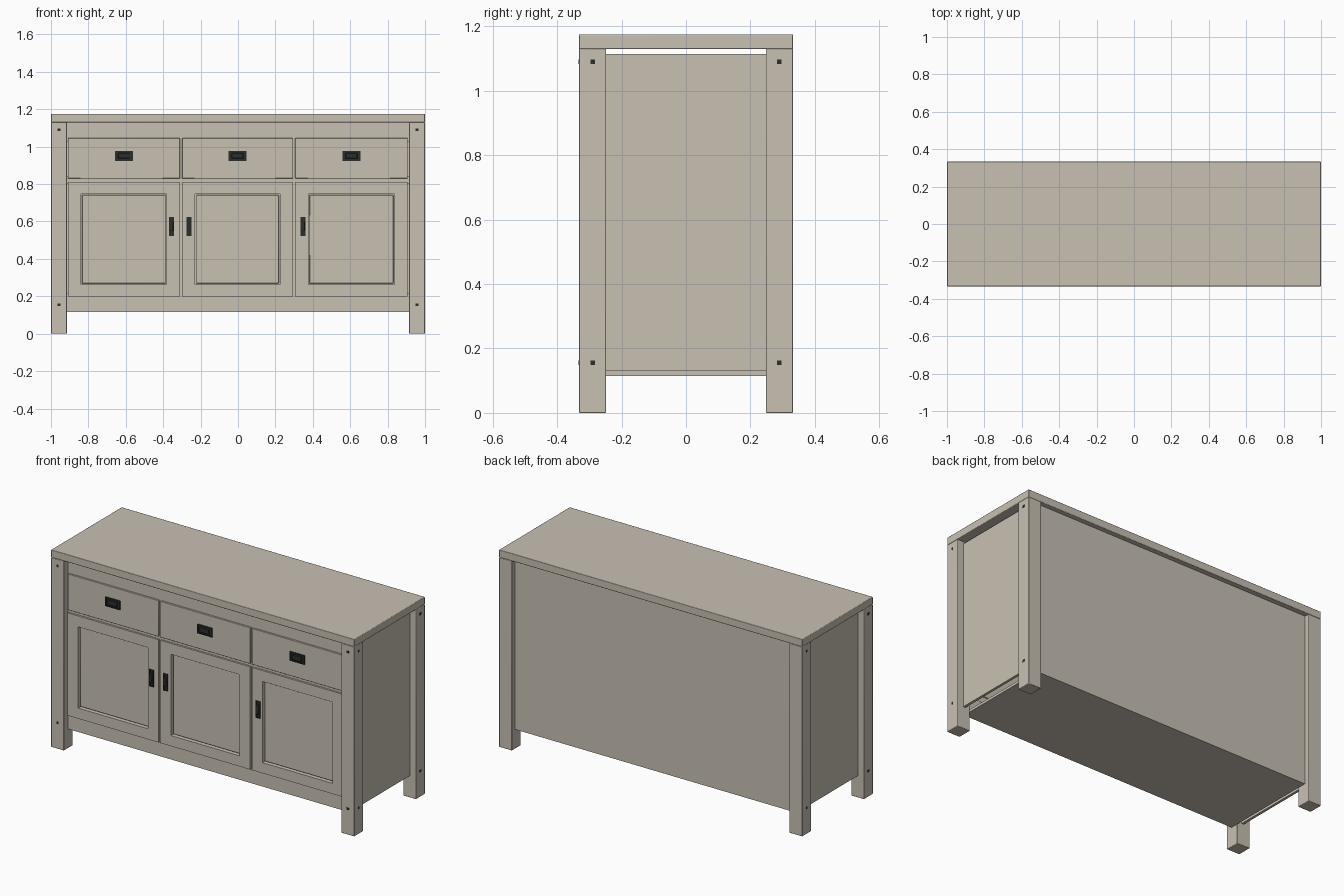
import bpy
import math

default = bpy.data.objects.get("Cube")
if default:
    bpy.data.objects.remove(default, do_unlink=True)


def make_material(name, colour):
    mat = bpy.data.materials.new(name)
    mat.use_nodes = True
    mat.diffuse_color = colour
    mat.node_tree.nodes["Principled BSDF"].inputs["Base Color"].default_value = colour
    return mat


wood = make_material("pale wood", (0.58, 0.53, 0.45, 1))
iron = make_material("dark iron", (0.025, 0.028, 0.025, 1))


def box(name, x, y, z, mat=wood, bevel=0.0):
    """Box from (low, high) ranges on each axis."""
    spans = (x, y, z)
    bpy.ops.mesh.primitive_cube_add(size=1, location=[(a + b) / 2 for a, b in spans])
    obj = bpy.context.object
    obj.name = name
    obj.scale = [b - a for a, b in spans]
    bpy.ops.object.transform_apply(location=False, rotation=False, scale=True)
    obj.data.materials.append(mat)
    if bevel:
        mod = obj.modifiers.new("soft edges", "BEVEL")
        mod.width = bevel
        mod.segments = 2
        bpy.ops.object.shade_smooth_by_angle(angle=math.radians(30))
    return obj


def span(a, b):
    return (min(a, b), max(a, b))


W, D, LEG = 1.0, 0.333, 0.085
IN_X, IN_Y = W - LEG, D - LEG
RAIL_Y, FACE_Y = -0.295, -0.305

# Top board
box("top_board", (-W, W), (-D, D), (1.13, 1.175), bevel=0.003)

# Legs with square pegs on the front and outer sides
for sx, side in ((1, "left"), (-1, "right")):
    for sy, end in ((-1, "front"), (1, "back")):
        box(f"{end}_{side}_leg", span(sx * IN_X, sx * W), span(sy * IN_Y, sy * D),
            (0, 1.13), bevel=0.003)
        for z in (0.155, 1.09):
            y = sy * 0.29
            box(f"{end}_{side}_side_peg", span(sx * (W - 0.005), sx * (W + 0.001)),
                (y - 0.007, y + 0.007), (z - 0.007, z + 0.007), iron)
            if sy < 0:
                x = sx * 0.957
                box(f"{side}_front_peg", (x - 0.007, x + 0.007),
                    (-D - 0.001, -D + 0.005), (z - 0.007, z + 0.007), iron)
    # Thin recessed side panel
    box(f"{side}_side_panel", span(sx * 0.945, sx * 0.96), (-IN_Y, IN_Y), (0.13, 1.115))

# Back, floor and front rails
box("back_panel", (-IN_X, IN_X), (0.285, 0.303), (0.115, 1.13))
box("floor_board", (-IN_X, IN_X), (RAIL_Y + 0.02, 0.285), (0.115, 0.13))
box("top_rail", (-IN_X, IN_X), (RAIL_Y, RAIL_Y + 0.03), (1.05, 1.13))
box("bottom_rail", (-IN_X, IN_X), (RAIL_Y, RAIL_Y + 0.03), (0.115, 0.195))

# Frame bars behind the gaps between drawers and doors
for name, z in (("upper", 1.047), ("middle", 0.82), ("lower", 0.198)):
    box(f"{name}_frame_bar", (-IN_X, IN_X), (RAIL_Y + 0.001, RAIL_Y + 0.03),
        (z - 0.02, min(z + 0.02, 1.1)))
for x in (-0.305, 0.3):
    box("frame_post", (x - 0.02, x + 0.02), (RAIL_Y + 0.001, RAIL_Y + 0.03), (0.13, 1.1))


def pull(name, x, z, wide, tall):
    """Back plate with a raised rim and a grip."""
    y = FACE_Y
    box(f"{name}_plate", (x - wide, x + wide), (y - 0.003, y), (z - tall, z + tall), iron)
    rim = 0.006
    for s in (-1, 1):
        box(f"{name}_rim", span(x + s * wide, x + s * (wide - rim)), (y - 0.007, y),
            (z - tall, z + tall), iron)
        box(f"{name}_rim", (x - wide, x + wide), (y - 0.007, y),
            span(z + s * tall, z + s * (tall - rim)), iron)
    box(f"{name}_grip", (x - wide * 0.65, x + wide * 0.65), (y - 0.012, y),
        (z - tall * 0.5, z + tall * 0.6), iron, bevel=0.003)


# Three bays: a drawer above a framed door in each
bays = (
    ("right", -0.91, -0.311, -0.355),
    ("middle", -0.299, 0.294, -0.262),
    ("left", 0.306, 0.907, 0.348),
)
for name, x0, x1, pull_x in bays:
    mid = (x0 + x1) / 2
    box(f"{name}_drawer", (x0, x1), (FACE_Y, FACE_Y + 0.025), (0.83, 1.045), bevel=0.002)
    pull(f"{name}_drawer_pull", mid, 0.95, 0.048, 0.027)

    # Door: full-width rails, stiles, and a panel set back inside a dark shadow groove
    front, back = FACE_Y, FACE_Y + 0.025
    p0, p1, low, high = x0 + 0.07, x1 - 0.07, 0.263, 0.747
    box(f"{name}_door_bottom_rail", (x0, x1), (front, back), (0.2, low))
    box(f"{name}_door_top_rail", (x0, x1), (front, back), (high, 0.812))
    box(f"{name}_door_stile", (x0, p0), (front, back), (low, high))
    box(f"{name}_door_stile", (p1, x1), (front, back), (low, high))
    box(f"{name}_door_backing", (p0, p1), (back, back + 0.006), (low, high))
    gap = 0.006
    box(f"{name}_door_panel", (p0 + gap, p1 - gap), (front + 0.012, back),
        (low + gap, high - gap), bevel=0.003)
    pull(f"{name}_door_pull", pull_x, 0.573, 0.014, 0.05)
